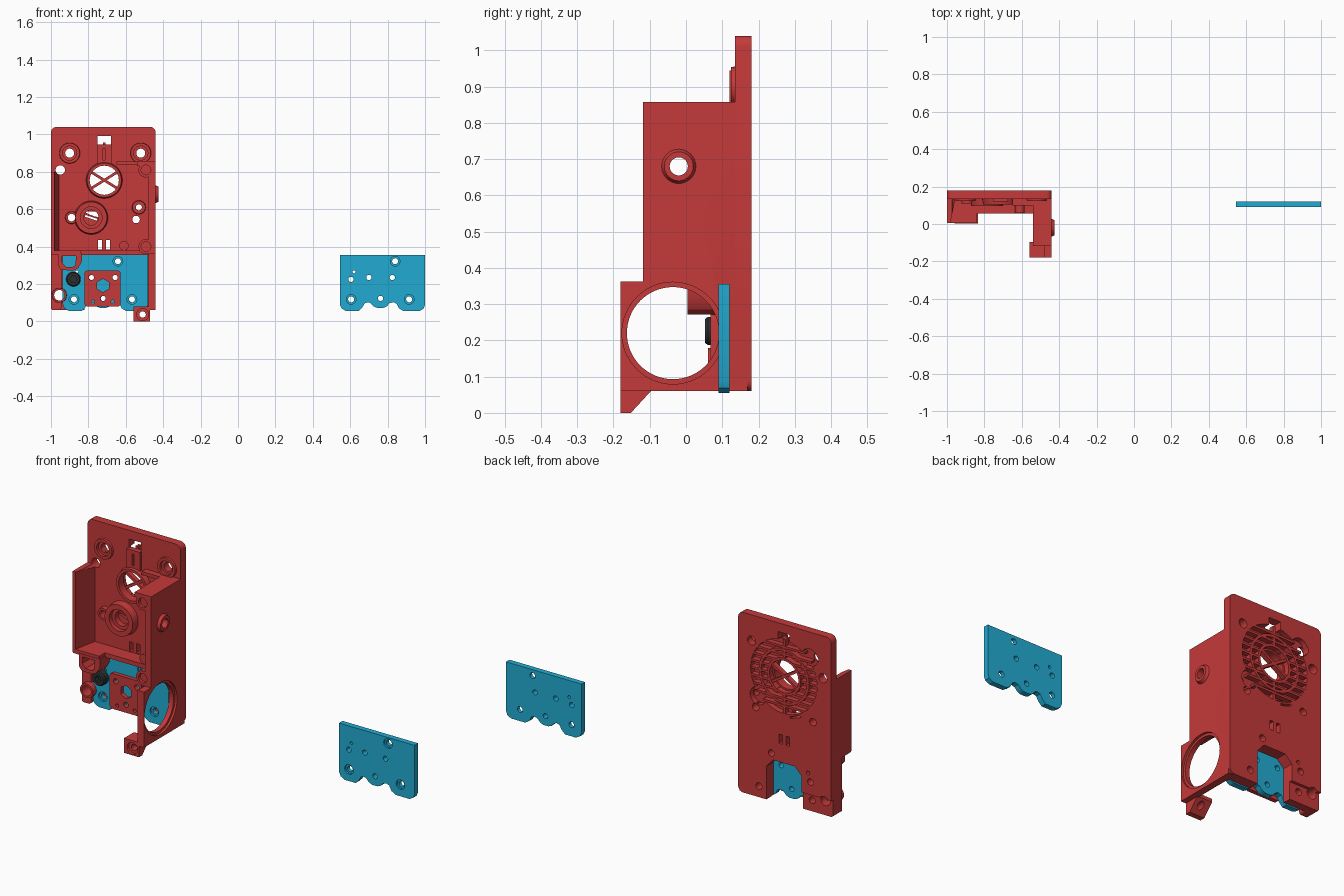
import bpy, bmesh
from math import sin, cos, pi, sqrt, radians


def material(name, col):
    m = bpy.data.materials.new(name)
    m.diffuse_color = (*col, 1)
    return m


RED = material("red", (0.56, 0.042, 0.042))
BLUE = material("blue", (0.016, 0.41, 0.65))
DARK = material("dark", (0.025, 0.03, 0.03))


def circ(cx, cy, r, n=32, a0=0.0):
    return [(cx + r * cos(a0 + 2 * pi * i / n), cy + r * sin(a0 + 2 * pi * i / n)) for i in range(n)]


def rect(x0, y0, x1, y1, r=0.0, n=6):
    if not r:
        return [(x0, y0), (x1, y0), (x1, y1), (x0, y1)]
    pts = []
    for k, (x, y) in enumerate([(x1 - r, y1 - r), (x0 + r, y1 - r), (x0 + r, y0 + r), (x1 - r, y0 + r)]):
        pts += [(x + r * cos(pi / 2 * (k + i / n)), y + r * sin(pi / 2 * (k + i / n))) for i in range(n + 1)]
    return pts


def prism(name, pts, lo, hi, axis='Y', mat=RED, top=None):
    """Extrude a profile along an axis; top optionally gives a different end profile."""
    put = {'X': lambda p, t: (t, p[0], p[1]), 'Y': lambda p, t: (p[0], t, p[1]),
           'Z': lambda p, t: (p[0], p[1], t)}[axis]
    bm = bmesh.new()
    a = [bm.verts.new(put(p, lo)) for p in pts]
    b = [bm.verts.new(put(p, hi)) for p in (top or pts)]
    bm.faces.new(a)
    bm.faces.new(b)
    for i in range(len(a)):
        j = (i + 1) % len(a)
        bm.faces.new((a[i], a[j], b[j], b[i]))
    bmesh.ops.recalc_face_normals(bm, faces=bm.faces)
    me = bpy.data.meshes.new(name)
    bm.to_mesh(me)
    bm.free()
    me.materials.append(mat)
    ob = bpy.data.objects.new(name, me)
    bpy.context.collection.objects.link(ob)
    return ob


def boolean(target, tool, op='DIFFERENCE'):
    m = target.modifiers.new("bool", 'BOOLEAN')
    m.operation, m.object, m.solver = op, tool, 'EXACT'
    bpy.context.view_layer.objects.active = target
    bpy.ops.object.modifier_apply(modifier=m.name)
    bpy.data.objects.remove(tool)


def add(t, pts, lo, hi, axis='Y', top=None):
    boolean(t, prism("tool", pts, lo, hi, axis, RED, top), 'UNION')


def cut(t, pts, lo, hi, axis='Y', top=None):
    boolean(t, prism("tool", pts, lo, hi, axis, RED, top))


# Back plate of the housing, with thicker lower pad
body = prism("housing", rect(-1, 0.06, -0.44, 1.04, 0.03), 0.135, 0.18)
add(body, rect(-0.995, 0.062, -0.445, 0.36), 0.12, 0.16)
add(body, rect(-1, 0.06, -0.945, 0.37, 0.012), 0.085, 0.17)

# Right side wall with the wide lower part
wall = [(-0.18, 0.06), (0.17, 0.06), (0.17, 0.857), (-0.118, 0.857), (-0.118, 0.362), (-0.18, 0.362)]
add(body, wall, -0.478, -0.4401, 'X')
# Top flange, its rib and the corner posts
add(body, rect(-0.54, 0.83, -0.442, 0.8565), -0.1175, 0.15)
add(body, rect(-0.65, 0.838, -0.53, 0.856), 0.1, 0.15)
for z in (0.81, 0.4):
    add(body, circ(-0.492, z, 0.04), -0.1165, 0.15)
add(body, circ(-0.61, 0.405, 0.025), 0.06, 0.15)
# Left wall with sloped edge
add(body, [(-1, 0.17), (-1, 0.005), (-0.982, 0.005), (-0.955, 0.14), (-0.955, 0.17)], 0.362, 0.8, 'Z')
# Floor ledge
add(body, [(-0.999, 0.16), (-0.999, 0.006), (-0.84, 0.006), (-0.84, 0.055), (-0.46, 0.055), (-0.46, 0.16)],
    0.356, 0.38, 'Z')
# Hook-shaped pocket below the ledge
hook = [(-0.96, 0.365), (-0.96, 0.295), (-0.945, 0.275), (-0.88, 0.272), (-0.855, 0.285), (-0.835, 0.32), (-0.835, 0.365)]
hollow = [(-0.94, 0.35), (-0.94, 0.315), (-0.92, 0.292), (-0.885, 0.29), (-0.87, 0.3), (-0.865, 0.35)]
add(body, hook, 0.004, 0.088)
cut(body, hollow, -0.05, 0.1)
# Foot lug under the right wall
add(body, [(-0.18, 0), (-0.152, 0), (-0.095, 0.062), (-0.095, 0.08), (-0.18, 0.08)], -0.56, -0.47, 'X')

# Raised bosses on the front of the plate and on the side wall
for x, z, r, y in [(-0.9, 0.9, 0.058, 0.124), (-0.52, 0.9, 0.058, 0.124), (-0.785, 0.555, 0.092, 0.095),
                   (-0.89, 0.555, 0.035, 0.11), (-0.53, 0.61, 0.038, 0.1), (-0.955, 0.14, 0.042, 0.06),
                   (-0.715, 0.755, 0.1, 0.105)]:
    add(body, circ(x, z, r * 0.92), y, 0.15, top=circ(x, z, r))
add(body, rect(-0.755, 0.84, -0.675, 0.945), 0.12, 0.15)
add(body, circ(-0.02, 0.68, 0.057), -0.46, -0.425, 'X', circ(-0.02, 0.68, 0.04))

# Fan recess in the back with two screw lobes
FX, FZ, FR = -0.715, 0.755, 0.2
cut(body, circ(FX, FZ, FR, 48), 0.15, 0.2)
for x, z in [(-0.87, 0.9), (-0.56, 0.61)]:
    cut(body, circ(x, z, 0.048), 0.151, 0.2)

# Through holes, counterbores and slots
for x, z, r in [(-0.715, 0.755, 0.078), (-0.9, 0.9, 0.024), (-0.52, 0.9, 0.024), (-0.95, 0.81, 0.025),
                (-0.89, 0.555, 0.02), (-0.545, 0.545, 0.02), (-0.53, 0.61, 0.016), (-0.955, 0.14, 0.028),
                (-0.64, 0.32, 0.018), (-0.875, 0.12, 0.018), (-0.565, 0.12, 0.018), (-0.875, 0.225, 0.018),
                (-0.86, 0.27, 0.01)]:
    cut(body, circ(x, z, r, 24), -0.01, 0.3)
for x in (-0.9, -0.52):
    cut(body, circ(x, 0.9, 0.038), 0.1, 0.14)
cut(body, circ(-0.785, 0.555, 0.058), 0.05, 0.12)
cut(body, circ(-0.785, 0.555, 0.04), 0.05, 0.15)
cut(body, [(-0.818, 0.56), (-0.754, 0.538), (-0.752, 0.548), (-0.816, 0.57)], 0.1, 0.3)
for z in (0.81, 0.4):
    cut(body, circ(-0.492, z, 0.026, 24), -0.2, -0.1)
cut(body, circ(-0.51, 0.037, 0.017, 24), -0.3, 0.0)
cut(body, circ(-0.51, 0.037, 0.032, 24), -0.3, -0.165)
for x0, z0, x1, z1 in [(-0.75, 0.945, -0.68, 0.992), (-0.721, 0.862, -0.71, 0.925),
                       (-0.748, 0.385, -0.727, 0.435), (-0.707, 0.385, -0.685, 0.435)]:
    cut(body, rect(x0, z0, x1, z1), 0.05, 0.3)
# Side holes: screw hole and large round motor opening with rim
cut(body, circ(-0.02, 0.68, 0.025), -0.6, -0.4, 'X')
cut(body, circ(-0.036, 0.22, 0.127, 64), -0.49, -0.4, 'X')
cut(body, circ(-0.036, 0.22, 0.1405, 64), -0.452, -0.4, 'X')
# Rear window showing the blue plate, and stepped lower corner
cut(body, [(-0.82, 0.03), (-0.61, 0.03), (-0.61, 0.24), (-0.65, 0.285), (-0.78, 0.285), (-0.82, 0.245)], 0.1, 0.3)
cut(body, rect(-1.1, 0.03, -0.815, 0.155), 0.165, 0.3)

# Fan grille: slats, rings and a cross in the middle
grille = []
for i in range(-4, 5):
    d = i * 0.04
    w = sqrt((FR + 0.003) ** 2 - d * d)
    inner = sqrt(0.09 ** 2 - d * d) if abs(d) < 0.09 else 0
    for s in (-1, 1):
        x0, x1 = sorted((FX + s * inner, FX + s * w))
        grille.append(prism("grille_slat", rect(x0, FZ + d - 0.006, x1, FZ + d + 0.006), 0.148, 0.178))
for r in (0.094, 0.145):
    ring = prism("grille_ring", circ(FX, FZ, r + 0.007, 40), 0.148, 0.179)
    cut(ring, circ(FX, FZ, r - 0.007, 40), 0.1, 0.2)
    grille.append(ring)
for a in (32, -32, 90):
    c, s = cos(radians(a)), sin(radians(a))
    spans = [(-0.095, 0.095)] if a != 90 else [(-0.202, -0.09), (0.09, 0.202)]
    for lo, hi in spans:
        grille.append(prism("grille_bar", [(FX + u * c - v * s, FZ + u * s + v * c) for u, v in
                      [(lo, -0.007), (hi, -0.007), (hi, 0.007), (lo, 0.007)]], 0.15, 0.177))


# Blue plate, used once loose and once inside the housing
def blue_plate(name, dx):
    edge = [(0.545, 0.355), (0.545, 0.09), (0.555, 0.068), (0.58, 0.055), (0.645, 0.055), (0.665, 0.075),
            (0.677, 0.097), (0.695, 0.103), (0.71, 0.097), (0.725, 0.08), (0.745, 0.072), (0.775, 0.072),
            (0.795, 0.08), (0.81, 0.097), (0.83, 0.103), (0.848, 0.095), (0.86, 0.07), (0.885, 0.055),
            (0.97, 0.055), (0.992, 0.068), (1.0, 0.09), (1.0, 0.355)]
    ob = prism(name, [(x + dx, z) for x, z in edge], 0.09, 0.12, mat=BLUE)
    for x, z, r in [(0.84, 0.322, 0.016), (0.604, 0.225, 0.014), (0.62, 0.265, 0.008), (0.7, 0.235, 0.014),
                    (0.825, 0.235, 0.014), (0.605, 0.118, 0.016), (0.762, 0.123, 0.014), (0.915, 0.118, 0.016)]:
        cut(ob, circ(x + dx, z, r, 24), 0.05, 0.15)
    for x, z in [(0.84, 0.322), (0.605, 0.118), (0.915, 0.118)]:
        cut(ob, circ(x + dx, z, 0.026, 24), 0.05, 0.1)
    return ob


plates = [blue_plate("loose_plate", 0), blue_plate("fitted_plate", -1.482)]

# Small red clamp plate in front of the fitted plate
clamp = prism("clamp_plate", rect(-0.82, 0.08, -0.628, 0.272, 0.015), 0.068, 0.091)
cut(clamp, circ(-0.722, 0.192, 0.036, 6, pi / 6), 0, 0.2)
for x, z in [(-0.784, 0.235), (-0.657, 0.235), (-0.722, 0.123), (-0.775, 0.105), (-0.67, 0.105)]:
    cut(clamp, circ(x, z, 0.014 if z > 0.11 else 0.009, 20), 0, 0.2)

# Dark socket screw
knob = prism("socket_screw", circ(-0.88, 0.226, 0.039), 0.06, 0.095, mat=DARK)
boolean(knob, prism("tool", circ(-0.88, 0.226, 0.033), 0.053, 0.0601, mat=DARK, top=circ(-0.88, 0.226, 0.039)), 'UNION')
boolean(knob, prism("tool", circ(-0.88, 0.226, 0.019, 6), 0, 0.078, mat=DARK))

# Smooth round surfaces, crisp edges
bpy.ops.object.select_all(action='DESELECT')
for ob in [body, clamp, knob] + plates + grille:
    ob.select_set(True)
bpy.context.view_layer.objects.active = body
bpy.ops.object.shade_smooth_by_angle(angle=radians(30))
